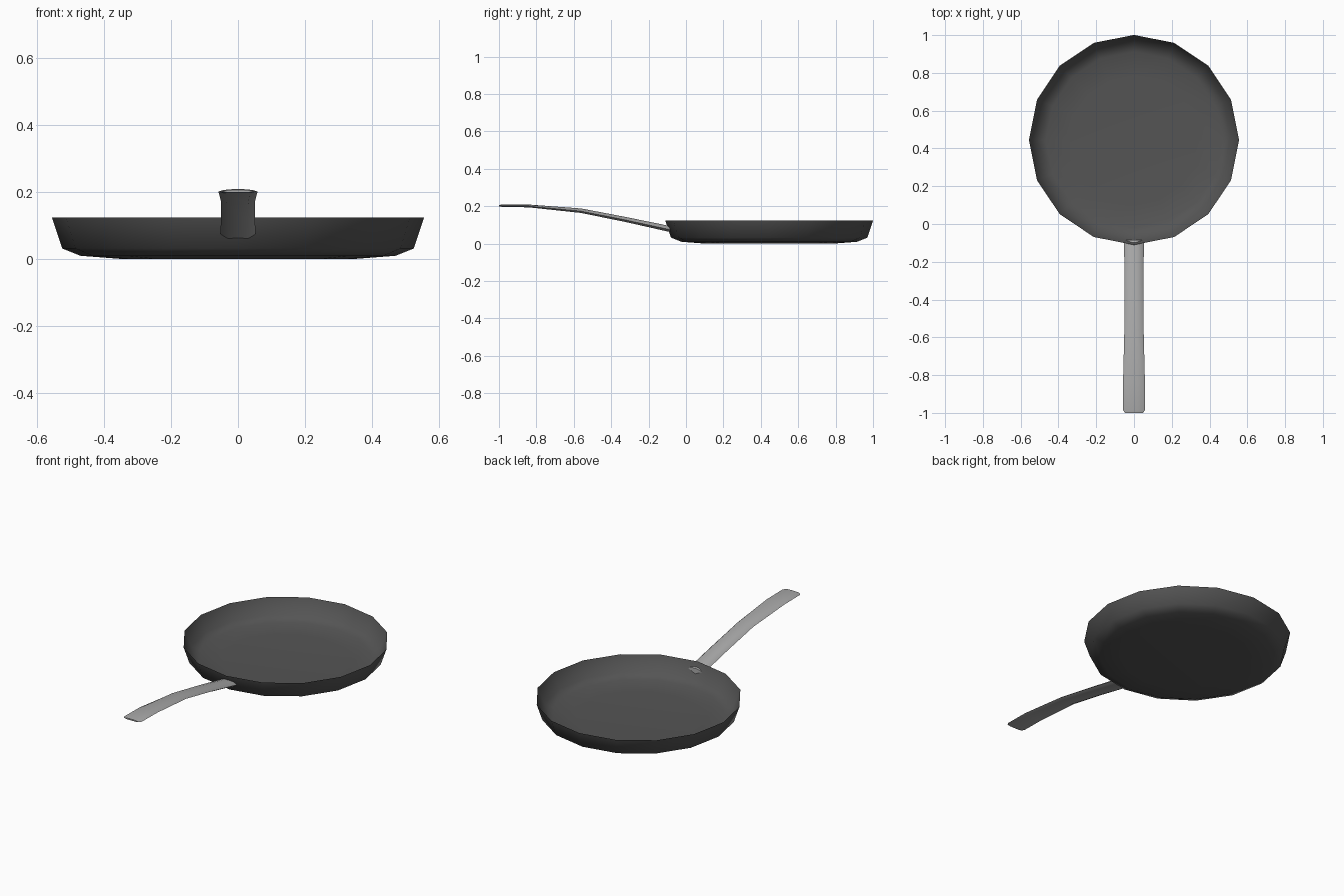
import bpy, bmesh, math

if "Cube" in bpy.data.objects:
    bpy.data.objects.remove(bpy.data.objects["Cube"])

CY = 0.445   # centre of the pan body along y
SIDES = 16


def material(name, shade):
    m = bpy.data.materials.new(name)
    m.diffuse_color = (shade, shade, shade, 1)
    m.use_nodes = True
    m.node_tree.nodes["Principled BSDF"].inputs["Base Color"].default_value = m.diffuse_color
    return m


def finish(bm, name, mat, angle):
    bmesh.ops.recalc_face_normals(bm, faces=bm.faces)
    me = bpy.data.meshes.new(name)
    bm.to_mesh(me)
    bm.free()
    ob = bpy.data.objects.new(name, me)
    bpy.context.collection.objects.link(ob)
    me.materials.append(mat)
    bpy.ops.object.select_all(action='DESELECT')
    ob.select_set(True)
    bpy.context.view_layer.objects.active = ob
    bpy.ops.object.shade_smooth_by_angle(angle=math.radians(angle))
    return ob


def loft(bm, rings):
    loops = [[bm.verts.new(p) for p in r] for r in rings]
    for a, b in zip(loops, loops[1:]):
        for i in range(len(a)):
            j = (i + 1) % len(a)
            bm.faces.new((a[i], a[j], b[j], b[i]))
    bm.faces.new(loops[0])
    bm.faces.new(loops[-1])


# pan body: outer skin up to a thin rim, then the inner skin down to the floor
profile = [(0.34, 0.0), (0.47, 0.01), (0.525, 0.032), (0.556, 0.125),
           (0.519, 0.035), (0.467, 0.015), (0.34, 0.006)]
bm = bmesh.new()
loft(bm, [[(r * math.cos(2 * math.pi * i / SIDES),
            CY + r * math.sin(2 * math.pi * i / SIDES), z)
           for i in range(SIDES)] for r, z in profile])
finish(bm, "pan_body", material("dark_coating", 0.09), 60)

# handle: arched bar lofted through (y, half width, bottom z, top z)
stations = [(-0.085, 0.052, 0.062, 0.094), (-0.32, 0.051, 0.115, 0.142),
            (-0.56, 0.051, 0.164, 0.188), (-0.84, 0.058, 0.194, 0.209),
            (-0.985, 0.058, 0.197, 0.209), (-1.0, 0.048, 0.199, 0.207)]
rings = []
for y, w, lo, hi in stations:
    edge = lo + (hi - lo) * 0.4
    rings.append([(-w, y, edge), (-w * 0.75, y, lo + (hi - lo) * 0.8),
                  (-w * 0.3, y, hi), (w * 0.3, y, hi),
                  (w * 0.75, y, lo + (hi - lo) * 0.8), (w, y, edge),
                  (w * 0.6, y, lo), (-w * 0.6, y, lo)])
bm = bmesh.new()
loft(bm, rings)
finish(bm, "handle", material("steel_grey", 0.4), 50)
